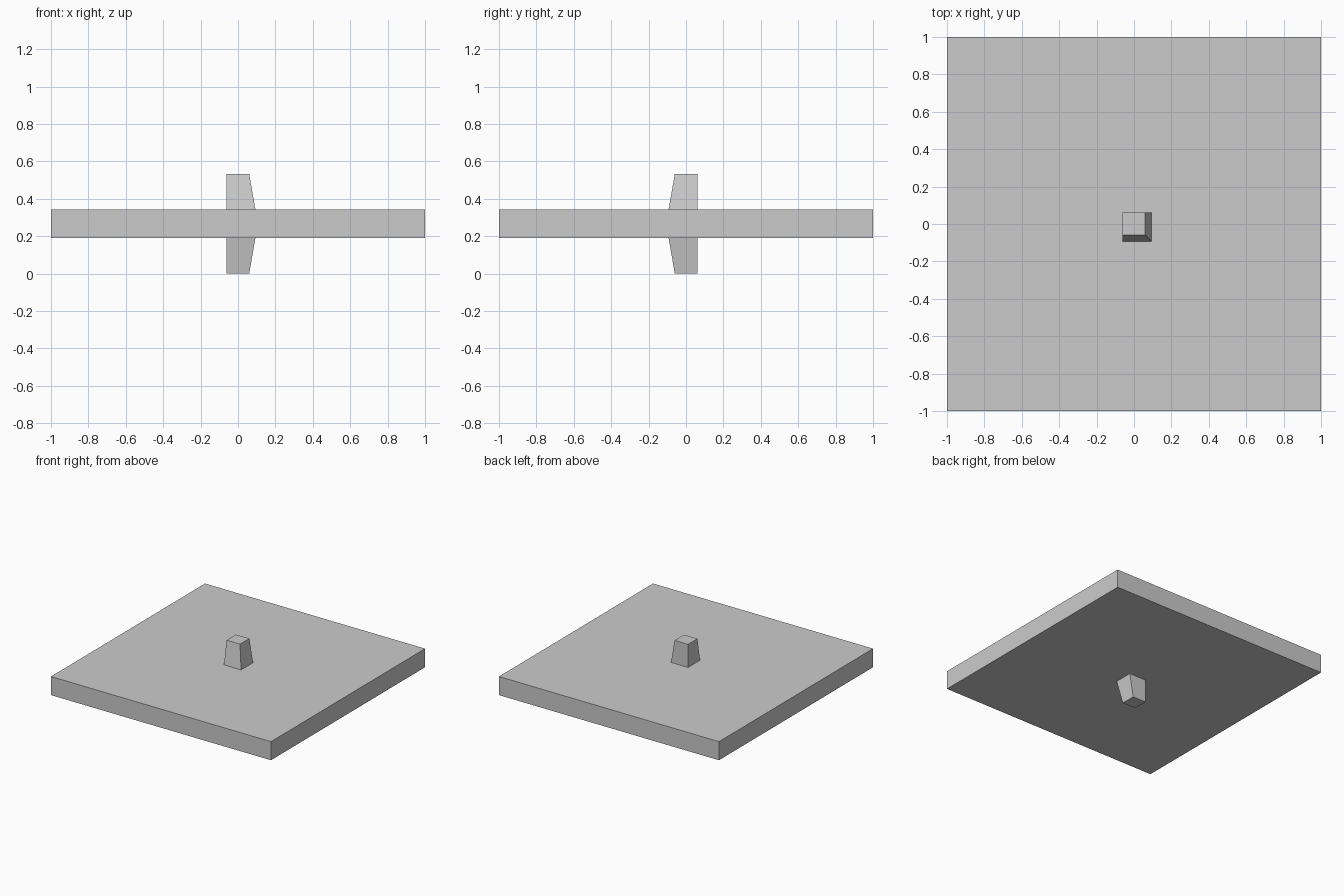
import bpy, bmesh
from mathutils import Vector

if "Cube" in bpy.data.objects:
    bpy.data.objects.remove(bpy.data.objects["Cube"])

Z0, Z1, H = 0.19, 0.343, 0.533   # slab bottom, slab top, total height
A, B, T = 0.062, 0.093, 0.06     # straight side, flared side at slab, tapered end

bm = bmesh.new()

# square slab
bmesh.ops.create_cube(bm, size=1)
for v in bm.verts:
    v.co = Vector((v.co.x * 2, v.co.y * 2, Z1 if v.co.z > 0 else Z0))

# cuts that frame the stub bases
for co, no in (((-A, 0, 0), (1, 0, 0)), ((B, 0, 0), (1, 0, 0)),
               ((0, A, 0), (0, 1, 0)), ((0, -B, 0), (0, 1, 0))):
    bmesh.ops.bisect_plane(bm, geom=bm.verts[:] + bm.edges[:] + bm.faces[:],
                           plane_co=co, plane_no=no)

# stubs above and below, tapered on two sides
bm.normal_update()
bases = [f for f in bm.faces if abs(f.normal.z) > 0.9
         and abs(f.calc_center_median().x) < 0.1 and abs(f.calc_center_median().y) < 0.1]
for base in bases:
    end_z = H if base.normal.z > 0 else 0
    new = bmesh.ops.extrude_discrete_faces(bm, faces=[base])["faces"][0]
    for v in new.verts:
        v.co = (T if v.co.x > 0 else -A, A if v.co.y > 0 else -T, end_z)

bmesh.ops.recalc_face_normals(bm, faces=bm.faces[:])
mesh = bpy.data.meshes.new("slab_with_stubs")
bm.to_mesh(mesh)
bm.free()
bpy.context.collection.objects.link(bpy.data.objects.new("slab_with_stubs", mesh))
